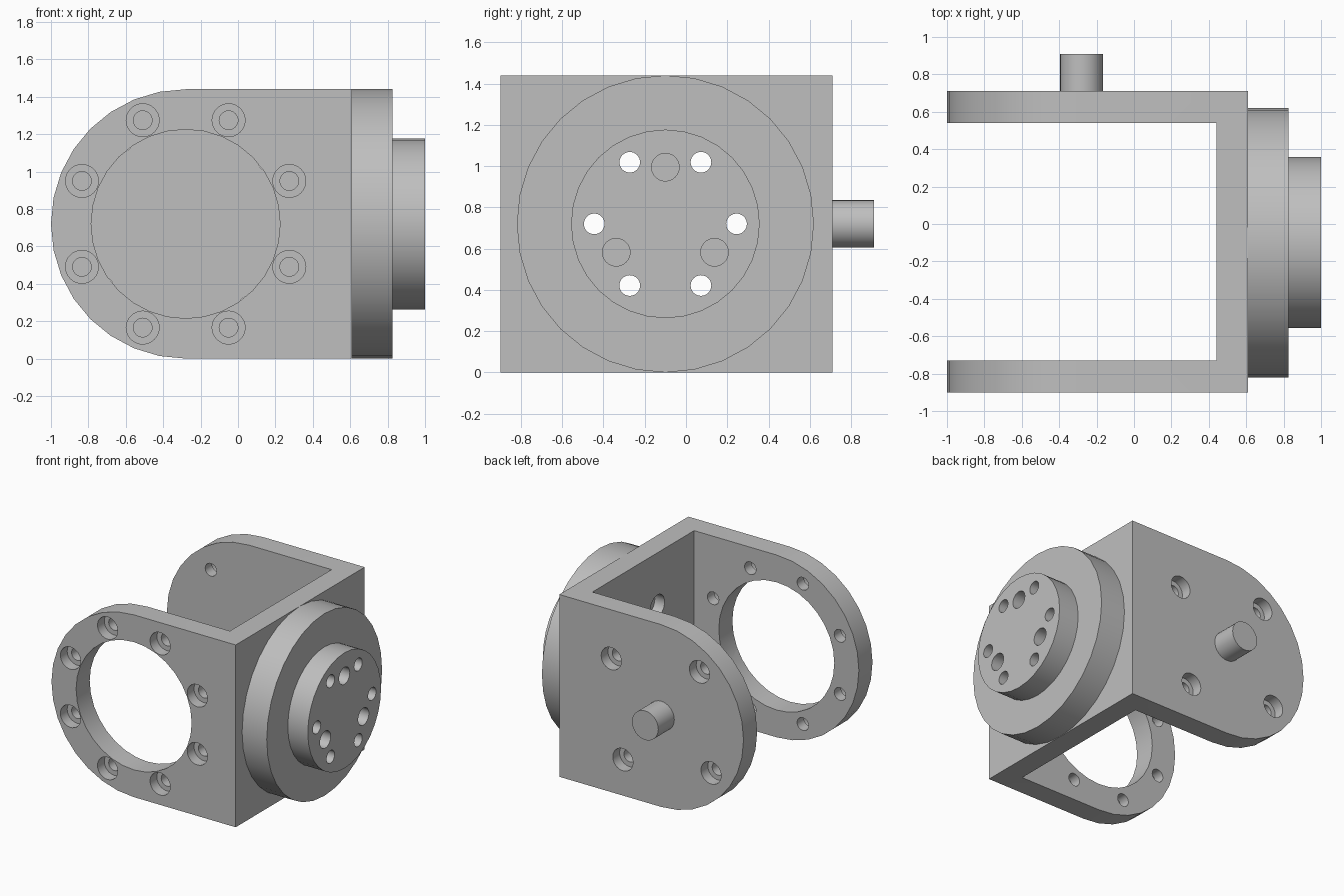
import bpy, bmesh, math
from mathutils import Vector, Matrix

if "Cube" in bpy.data.objects:
    bpy.data.objects.remove(bpy.data.objects["Cube"])

SEG = 32
MID = 0.72        # height of every axis
ARM_X = -0.28     # pivot axis of the arms
HUB_Y = -0.10     # axis of the flange
FRONT, BACK = -0.90, 0.71
WALL_OUT = 0.61
PLATE = 0.17

grey = bpy.data.materials.new("grey metal")
grey.use_nodes = True
colour = (0.52, 0.52, 0.52, 1)
grey.diffuse_color = colour
grey.node_tree.nodes["Principled BSDF"].inputs["Base Color"].default_value = colour


def lathe(bm, centre, axis, steps):
    """Closed solid of stacked rings: steps are (radius, distance along axis)."""
    axis = Vector(axis)
    side = axis.cross((0, 0, 1))
    rings = []
    for radius, dist in steps:
        ring = []
        for i in range(SEG):
            a = math.tau * i / SEG
            offset = Vector((0, 0, 1)) * math.cos(a) + side * math.sin(a)
            ring.append(bm.verts.new(Vector(centre) + axis * dist + offset * radius))
        rings.append(ring)
    for low, high in zip(rings, rings[1:]):
        for i in range(SEG):
            j = (i + 1) % SEG
            bm.faces.new((low[i], low[j], high[j], high[i]))
    bm.faces.new(rings[0][::-1])
    bm.faces.new(rings[-1])


def box(bm, low, high):
    low, high = Vector(low), Vector(high)
    place = Matrix.Translation((low + high) / 2) @ Matrix.Diagonal((*(high - low), 1))
    bmesh.ops.create_cube(bm, size=1, matrix=place)


def finish(bm, name):
    bmesh.ops.recalc_face_normals(bm, faces=bm.faces)
    mesh = bpy.data.meshes.new(name)
    bm.to_mesh(mesh)
    bm.free()
    mesh.materials.append(grey)
    obj = bpy.data.objects.new(name, mesh)
    bpy.context.collection.objects.link(obj)
    return obj


def cut(obj, cutter):
    mod = obj.modifiers.new("cut", "BOOLEAN")
    mod.operation, mod.solver, mod.object = "DIFFERENCE", "EXACT", cutter
    graph = bpy.context.evaluated_depsgraph_get()
    mesh = bpy.data.meshes.new_from_object(obj.evaluated_get(graph))
    obj.modifiers.clear()
    obj.data = mesh


def smooth(obj):
    obj.data.shade_smooth()
    obj.data.set_sharp_from_angle(angle=math.radians(30))


def around(count, radius, start):
    for i in range(count):
        a = math.radians(start) + math.tau * i / count
        yield radius * math.cos(a), radius * math.sin(a)


# Counterbored screw hole, measured inwards from the outer face
def screw_hole(bm, centre, axis, length):
    lathe(bm, centre, axis,
          [(0.088, -0.05), (0.088, 0.085), (0.05, 0.085), (0.05, length)])


# Bracket: round-ended block hollowed into a U
bm = bmesh.new()
outline = [(WALL_OUT, 0), (WALL_OUT, 2 * MID)]
for i in range(SEG // 2 + 1):
    a = math.pi / 2 + math.tau * i / SEG
    outline.append((ARM_X + MID * math.cos(a), MID + MID * math.sin(a)))
face = bm.faces.new([bm.verts.new((x, FRONT, z)) for x, z in outline])
swept = bmesh.ops.extrude_face_region(bm, geom=[face], use_keep_orig=True)
bmesh.ops.translate(bm, vec=(0, BACK - FRONT, 0),
                    verts=[v for v in swept["geom"] if isinstance(v, bmesh.types.BMVert)])
bracket = finish(bm, "bracket")

bm = bmesh.new()
box(bm, (-1.5, FRONT + PLATE, -0.5), (WALL_OUT - PLATE, BACK - PLATE, 2))
hollow = finish(bm, "hollow_cutter")
cut(bracket, hollow)

# Bearing opening and screw holes in the two arms
bm = bmesh.new()
lathe(bm, (ARM_X, FRONT, MID), (0, 1, 0), [(0.505, -0.1), (0.505, PLATE + 0.1)])
for x, z in around(8, 0.60, 22.5):
    screw_hole(bm, (ARM_X + x, FRONT, MID + z), (0, 1, 0), PLATE + 0.1)
for x, z in around(4, 0.55, 37.5):
    screw_hole(bm, (ARM_X + x, BACK, MID + z), (0, -1, 0), PLATE + 0.1)
arm_holes = finish(bm, "arm_hole_cutter")
cut(bracket, arm_holes)

# Flange: wide disc and smaller boss on the side wall
bm = bmesh.new()
lathe(bm, (WALL_OUT, HUB_Y, MID), (1, 0, 0),
      [(MID, 0), (MID, 0.215), (0.457, 0.215), (0.457, 0.39)])
flange = finish(bm, "flange")

# Through bolts counterbored from inside the wall
bm = bmesh.new()
for y, z in around(6, 0.345, 0):
    screw_hole(bm, (WALL_OUT - PLATE, HUB_Y + y, MID + z), (1, 0, 0), 0.7)
bolt_holes = finish(bm, "bolt_hole_cutter")
cut(bracket, bolt_holes)
cut(flange, bolt_holes)

# Blind dowel holes in the boss
bm = bmesh.new()
for y, z in around(3, 0.275, 90):
    lathe(bm, (1, HUB_Y + y, MID + z), (-1, 0, 0), [(0.067, -0.05), (0.067, 0.2)])
dowel_holes = finish(bm, "dowel_hole_cutter")
cut(flange, dowel_holes)

# Pivot pin on the back arm
bm = bmesh.new()
lathe(bm, (ARM_X, BACK, MID), (0, 1, 0), [(0.115, 0), (0.115, 0.20)])
pin = finish(bm, "pivot_pin")

for cutter in (hollow, arm_holes, bolt_holes, dowel_holes):
    bpy.data.objects.remove(cutter)
for part in (bracket, flange, pin):
    smooth(part)
